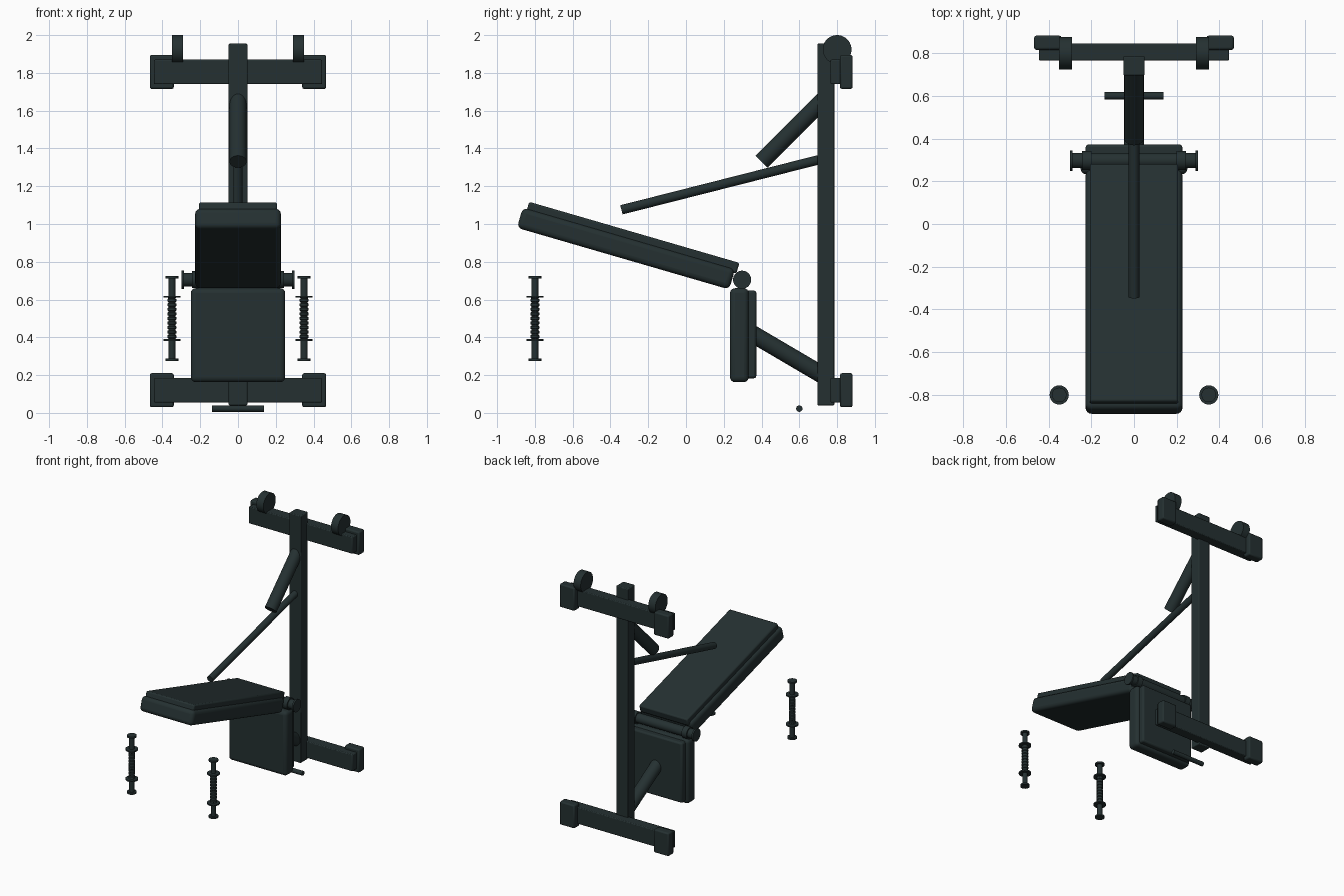
import bpy, bmesh, math
from mathutils import Vector, Matrix

cube = bpy.data.objects.get("Cube")
if cube:
    bpy.data.objects.remove(cube, do_unlink=True)

COL = (0.018, 0.030, 0.031, 1)
mat = bpy.data.materials.new("dark slate")
mat.use_nodes = True
mat.diffuse_color = COL
bsdf = next(n for n in mat.node_tree.nodes if n.type == 'BSDF_PRINCIPLED')
bsdf.inputs["Base Color"].default_value = COL
bsdf.inputs["Roughness"].default_value = 0.6


def finish(name, bm, bevel=0, segments=3, smooth=True):
    bmesh.ops.recalc_face_normals(bm, faces=bm.faces)
    me = bpy.data.meshes.new(name)
    bm.to_mesh(me)
    bm.free()
    me.materials.append(mat)
    ob = bpy.data.objects.new(name, me)
    bpy.context.scene.collection.objects.link(ob)
    if bevel:
        m = ob.modifiers.new("soft_edges", 'BEVEL')
        m.width, m.segments = bevel, segments
    if smooth:
        bpy.ops.object.select_all(action='DESELECT')
        ob.select_set(True)
        bpy.context.view_layer.objects.active = ob
        bpy.ops.object.shade_smooth_by_angle(angle=math.radians(35))
    return ob


def box(name, lo, hi, bevel=0.006, segments=2, frame=Matrix()):
    """Box between two corners, optionally placed in a tilted frame."""
    lo, hi = Vector(lo), Vector(hi)
    size = hi - lo
    bm = bmesh.new()
    bmesh.ops.create_cube(bm, size=1, matrix=frame @ Matrix.Translation((lo + hi) / 2)
                          @ Matrix.Diagonal((*size, 1)))
    return finish(name, bm, bevel, segments)


def rod(name, a, b, radius, bevel=0.0, sides=32):
    """Cylinder from point a to point b."""
    a, b = Vector(a), Vector(b)
    d = b - a
    m = Matrix.Translation((a + b) / 2) @ d.to_track_quat('Z', 'Y').to_matrix().to_4x4()
    bm = bmesh.new()
    bmesh.ops.create_cone(bm, cap_ends=True, segments=sides, radius1=radius,
                          radius2=radius, depth=d.length, matrix=m)
    ob = finish(name, bm, bevel, 2)
    if bevel:
        ob.modifiers[0].limit_method = 'ANGLE'
    return ob


def lathe(name, profile, centre, sides=24):
    """Revolve (radius, z) points about a vertical axis."""
    bm = bmesh.new()
    vs = [bm.verts.new((r, 0, z)) for r, z in profile]
    es = [bm.edges.new(p) for p in zip(vs, vs[1:])]
    bmesh.ops.spin(bm, geom=vs + es, axis=(0, 0, 1), cent=(0, 0, 0),
                   angle=math.tau, steps=sides)
    bmesh.ops.remove_doubles(bm, verts=bm.verts, dist=0.0002)
    bmesh.ops.translate(bm, verts=bm.verts, vec=centre)
    return finish(name, bm)


SIDES = (("left", 1), ("right", -1))

# Upright post and the two wall crossbars with end blocks
box("upright_post", (-0.05, 0.695, 0.04), (0.05, 0.785, 1.955))
for level, z in (("lower", 0.12), ("upper", 1.805)):
    box(level + "_crossbar", (-0.445, 0.765, z - 0.065), (0.445, 0.845, z + 0.065))
    for side, s in SIDES:
        x0, x1 = sorted((s * 0.34, s * 0.467))
        box(f"{level}_end_block_{side}", (x0, 0.815, z - 0.09), (x1, 0.882, z + 0.09), 0.01)

# Round pulleys on the upper crossbar
for side, s in SIDES:
    rod(f"pulley_{side}", (s * 0.29, 0.80, 1.924), (s * 0.35, 0.80, 1.924), 0.076, sides=40)

# Angled struts and arm
rod("upper_strut", (0, 0.40, 1.33), (0, 0.745, 1.675), 0.045)
rod("long_arm", (0, -0.342, 1.075), (0, 0.73, 1.347), 0.025)
rod("lower_strut", (0, 0.34, 0.425), (0, 0.74, 0.19), 0.046)

# Small foot bar close to the floor
rod("foot_bar", (-0.138, 0.60, 0.0225), (0.138, 0.60, 0.0225), 0.017, sides=20)

# Tilted bench: thick cushion with a thinner top pad
tilt = Matrix.Translation((0, -0.895, 0.98)) @ Matrix.Rotation(math.radians(-16.2), 4, 'X')
box("bench_cushion", (-0.227, 0, 0), (0.227, 1.17, 0.112), 0.028, 4, tilt)
box("bench_top_pad", (-0.207, 0.024, 0.09), (0.207, 1.183, 0.15), 0.01, 2, tilt)

# Hanging seat cushion with its rear pad
box("seat_cushion", (-0.25, 0.233, 0.163), (0.25, 0.332, 0.66), 0.026, 4)
box("seat_rear_pad", (-0.226, 0.31, 0.183), (0.226, 0.372, 0.648), 0.012, 2)

# Hinge tube with end flanges
rod("hinge_tube", (-0.29, 0.297, 0.705), (0.29, 0.297, 0.705), 0.036)
for side, s in SIDES:
    rod(f"hinge_flange_{side}", (s * 0.287, 0.297, 0.705), (s * 0.30, 0.297, 0.705), 0.048)
    rod(f"hinge_collar_{side}", (s * 0.20, 0.297, 0.705), (s * 0.243, 0.297, 0.705), 0.045)

# Hand grips: ribbed handle, two collars and end caps
half = [(0.034, 0.224), (0.034, 0.211), (0.019, 0.211), (0.019, 0.120),
        (0.045, 0.120), (0.045, 0.110), (0.022, 0.110)]
ribs = []
for i in range(9):
    z = 0.096 - i * 0.024
    ribs += [(0.019, z + 0.009), (0.024, z + 0.006), (0.024, z - 0.006), (0.019, z - 0.009)]
profile = [(0, 0.224)] + half + ribs + [(r, -z) for r, z in reversed(half)] + [(0, -0.224)]
for side, s in SIDES:
    lathe(f"hand_grip_{side}", profile, (s * 0.35, -0.80, 0.50))
